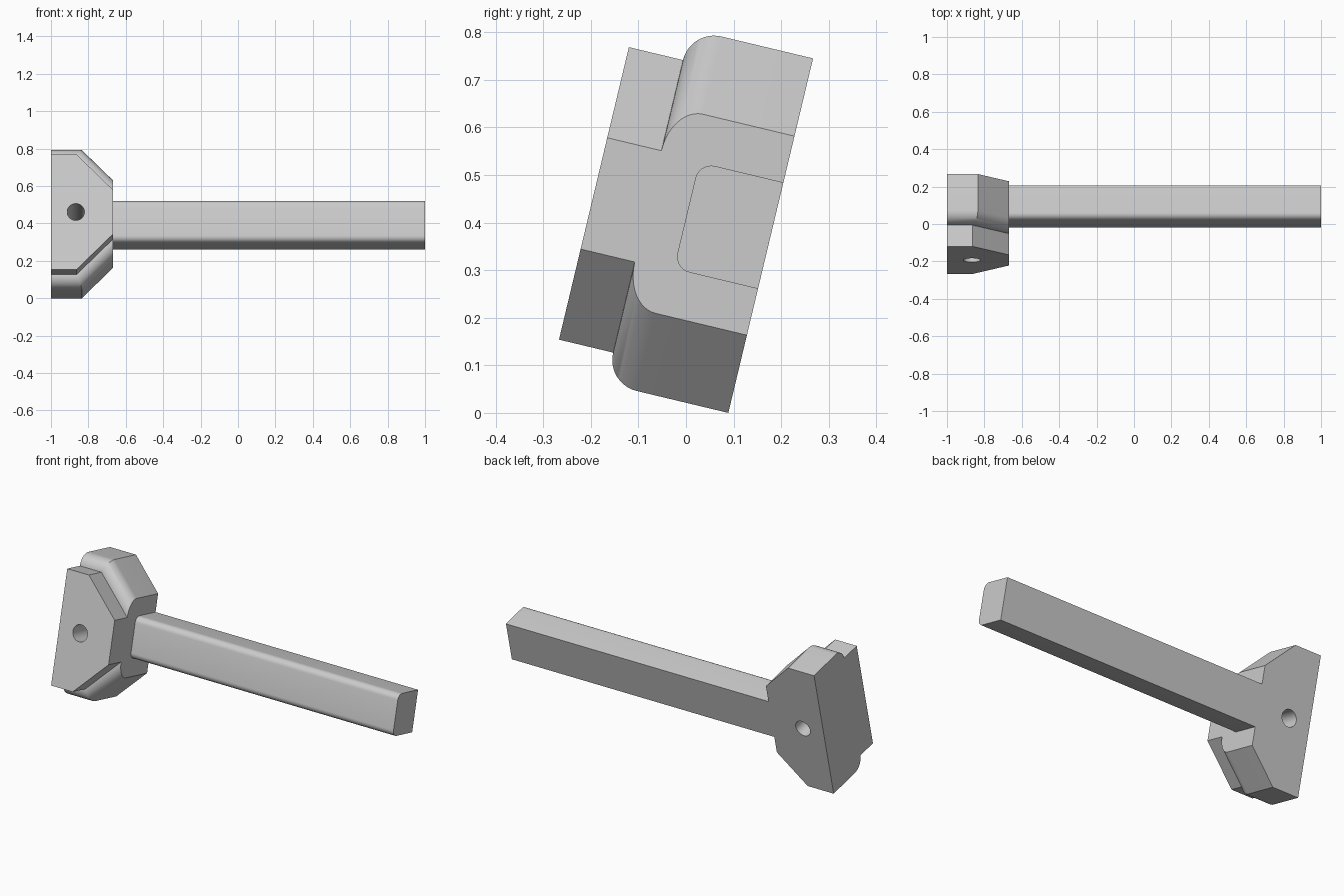
import bpy
import bmesh
from math import sin, cos, tan, pi, radians
from mathutils import Matrix

cube = bpy.data.objects.get("Cube")
if cube:
    bpy.data.objects.remove(cube, do_unlink=True)

TILT = radians(-13.44)
HEIGHT = 0.766       # head height along its tilted axis
SIDE_X = -0.667      # head side the bar grows from
CHAMFER = 0.168
FILLET = 0.067
BODY_DEPTH, FULL_DEPTH = 0.265, 0.382

grey = bpy.data.materials.new("light_grey")
grey.use_nodes = True
grey.diffuse_color = (0.6, 0.6, 0.6, 1)
grey.node_tree.nodes["Principled BSDF"].inputs["Base Color"].default_value = (0.6, 0.6, 0.6, 1)


def loft(name, rings):
    """Skin matching closed rings of points and cap both ends."""
    bm = bmesh.new()
    loops = [[bm.verts.new(p) for p in ring] for ring in rings]
    for a, b in zip(loops, loops[1:]):
        for i in range(len(a)):
            j = (i + 1) % len(a)
            bm.faces.new((a[i], a[j], b[j], b[i]))
    bm.faces.new(loops[0])
    bm.faces.new(loops[-1])
    bmesh.ops.recalc_face_normals(bm, faces=bm.faces)
    mesh = bpy.data.meshes.new(name)
    bm.to_mesh(mesh)
    bm.free()
    mesh.materials.append(grey)
    obj = bpy.data.objects.new(name, mesh)
    bpy.context.collection.objects.link(obj)
    return obj


def head_outline(depth, inset):
    """Block outline with two chamfered corners, inset on all but the flat end."""
    x = SIDE_X - CHAMFER - inset * tan(pi / 8)
    z = CHAMFER + inset * 2 ** 0.5
    half = [(-1, inset), (x, inset), (SIDE_X, z)]
    pts = half + [(px, HEIGHT - pz) for px, pz in reversed(half)]
    return [(px, -depth, pz) for px, pz in pts]


def combine(target, tool, operation):
    mod = target.modifiers.new(operation.lower(), "BOOLEAN")
    mod.operation = operation
    mod.solver = "EXACT"
    mod.object = tool
    bpy.context.view_layer.objects.active = target
    bpy.ops.object.modifier_apply(modifier=mod.name)
    bpy.data.objects.remove(tool, do_unlink=True)


# Head: block with filleted front rim and a raised face plate
steps = [i / 12 * pi / 2 for i in range(13)]
sections = [(0, 0)]
sections += [(BODY_DEPTH - FILLET + FILLET * sin(a), FILLET * (1 - cos(a))) for a in steps]
sections.append((FULL_DEPTH, FILLET))
tool = loft("hammer_shaped_bracket", [head_outline(d, o) for d, o in sections])

# Bar: flat back, two rounded front edges
low, high, depth, r = 0.268, 0.498, 0.182, 0.034
profile = [(0, low)]
for centre, start in ((low + r, -pi / 2), (high - r, 0)):
    for i in range(9):
        a = start + i / 8 * pi / 2
        profile.append((-(depth - r + r * cos(a)), centre + r * sin(a)))
profile.append((0, high))
bar = loft("bar", [[(x, y, z) for y, z in profile] for x in (SIDE_X - 0.05, 1)])
combine(tool, bar, "UNION")

# Round hole through the head
hole = loft("hole_cutter", [
    [(-0.867 + 0.046 * cos(k * pi / 20), y, HEIGHT / 2 + 0.046 * sin(k * pi / 20))
     for k in range(40)] for y in (0.1, -0.5)])
hole.hide_render = True
combine(tool, hole, "DIFFERENCE")

# Lean the whole piece back and stand it on the ground
tool.data.transform(Matrix.Translation((0, 0.089, 0)) @ Matrix.Rotation(TILT, 4, "X"))
bpy.ops.object.select_all(action="DESELECT")
tool.select_set(True)
bpy.context.view_layer.objects.active = tool
bpy.ops.object.shade_smooth_by_angle(angle=radians(30))
